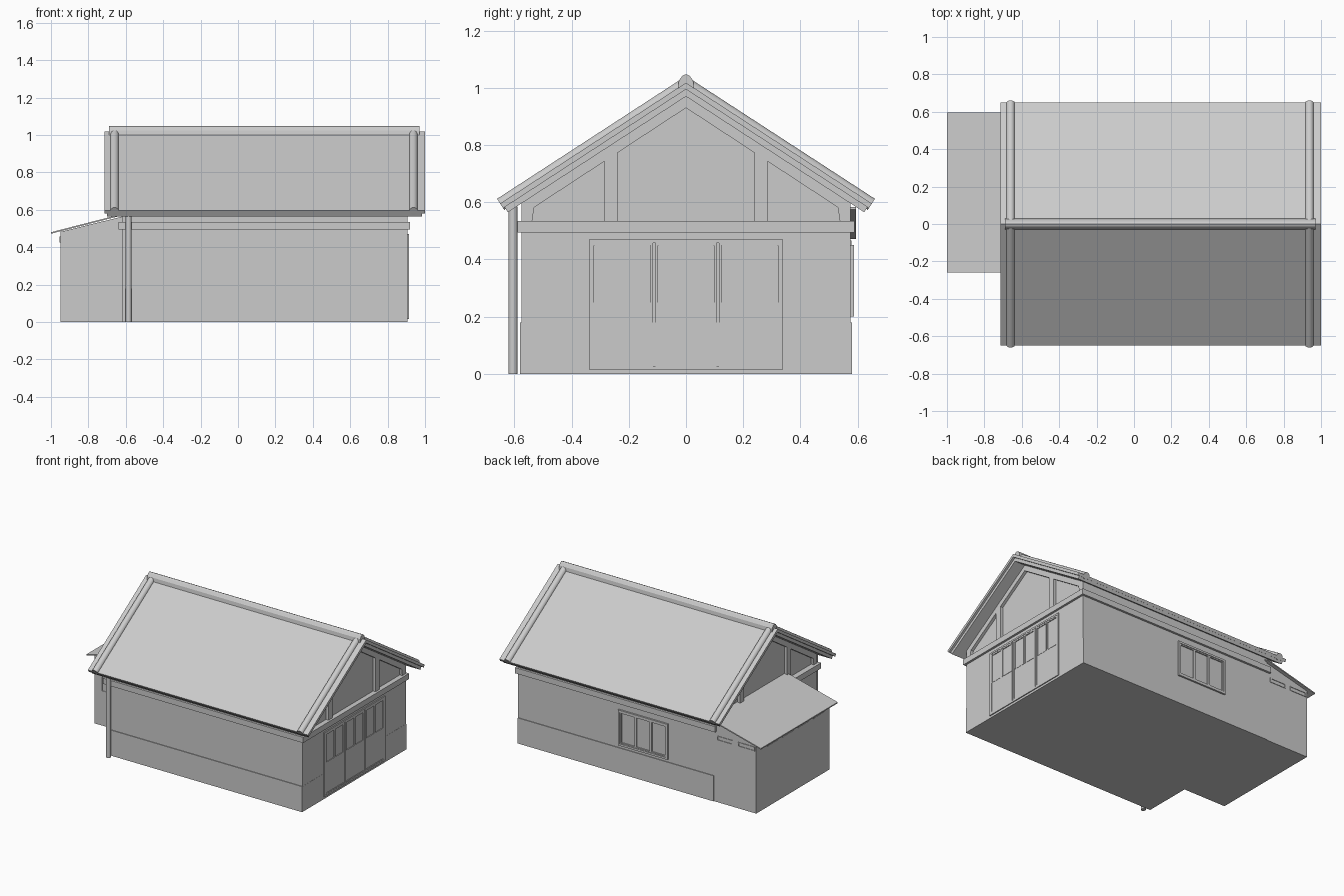
import bpy, bmesh, math
from mathutils import Vector

cube = bpy.data.objects.get("Cube")
if cube:
    bpy.data.objects.remove(cube, do_unlink=True)

grey = bpy.data.materials.new("plain grey")
grey.use_nodes = True
grey.diffuse_color = (0.6, 0.6, 0.6, 1)
grey.node_tree.nodes["Principled BSDF"].inputs["Base Color"].default_value = (0.6, 0.6, 0.6, 1)

SLOPE = 0.65                  # pitch of the main roof
MID = 0.1425                  # centre of the main house along x
WEST, EAST = -0.62, 0.905     # gable wall faces
SIDE = 0.575                  # half width of the walls
SHED_LEFT, SHED_FRONT = -0.95, -0.24


def finish(name, bm, smooth=False):
    bmesh.ops.recalc_face_normals(bm, faces=bm.faces)
    for f in bm.faces:
        f.smooth = smooth and len(f.verts) == 4
    mesh = bpy.data.meshes.new(name)
    bm.to_mesh(mesh)
    bm.free()
    mesh.materials.append(grey)
    ob = bpy.data.objects.new(name, mesh)
    bpy.context.collection.objects.link(ob)
    return ob


def prism(name, points, lo, hi, axis="x"):
    """Extrude a profile: (y, z) points along x, or (x, z) points along y."""
    bm = bmesh.new()
    place = (lambda p, d: (d, p[0], p[1])) if axis == "x" else (lambda p, d: (p[0], d, p[1]))
    a = [bm.verts.new(place(p, lo)) for p in points]
    b = [bm.verts.new(place(p, hi)) for p in points]
    bm.faces.new(a)
    bm.faces.new(b)
    for i in range(len(points)):
        j = (i + 1) % len(points)
        bm.faces.new((a[i], a[j], b[j], b[i]))
    return finish(name, bm)


def box(name, x, y, z):
    return prism(name, [(y[0], z[0]), (y[1], z[0]), (y[1], z[1]), (y[0], z[1])], *x)


def rod(name, start, end, radius, sides=16):
    start, end = Vector(start), Vector(end)
    bm = bmesh.new()
    bmesh.ops.create_cone(bm, cap_ends=True, segments=sides, radius1=radius,
                          radius2=radius, depth=(end - start).length)
    rot = (end - start).to_track_quat("Z", "Y").to_matrix()
    bmesh.ops.rotate(bm, matrix=rot, verts=bm.verts)
    bmesh.ops.translate(bm, vec=(start + end) / 2, verts=bm.verts)
    return finish(name, bm, smooth=True)


def wall_box(name, axis, face, depth, u, z):
    """Plate standing proud of a wall; axis is the wall's normal direction."""
    d = sorted((face, face + depth))
    if axis == "x":
        return box(name, d, u, z)
    return box(name, u, d, z)


def frame(name, axis, face, depth, u, z, bar):
    """Four bars around a rectangular opening."""
    for part, uu, zz in (
            ("left", (u[0], u[0] + bar), z),
            ("right", (u[1] - bar, u[1]), z),
            ("bottom", (u[0] + bar, u[1] - bar), (z[0], z[0] + bar)),
            ("top", (u[0] + bar, u[1] - bar), (z[1] - bar, z[1]))):
        wall_box(f"{name}_{part}", axis, face, depth, uu, zz)


def slab(name, top, bottom, half, x):
    """Gabled roof layer with eaves cut square to the slope."""
    back = half - SLOPE * (top - bottom) * 0.7
    pts = [(-half, top - SLOPE * half), (0, top), (half, top - SLOPE * half),
           (back, bottom - SLOPE * back), (0, bottom), (-back, bottom - SLOPE * back)]
    return prism(name, pts, *x)


# Main house walls
box("lower_walls", (WEST, EAST), (-SIDE, SIDE), (0, 0.53))
eave = 0.97 - SLOPE * SIDE
prism("upper_walls", [(-SIDE, 0.53), (SIDE, 0.53), (SIDE, eave), (0, 0.97), (-SIDE, eave)],
      WEST + 0.02, EAST - 0.02)
box("plinth", (WEST, EAST + 0.001), (-0.58, 0.58), (0, 0.18))
box("belt_beam", (-0.64, 0.92), (-0.59, 0.59), (0.495, 0.535))

# Gable timbers on both ends
for end, s in (("right", 1), ("left", -1)):
    x = sorted((MID + s * 0.74, MID + s * 0.7625))
    low = 0.93 - 0.655 * SIDE
    prism(f"{end}_gable_rafters", [(-SIDE, eave), (0, 0.97), (SIDE, eave),
                                   (SIDE, low), (0, 0.93), (-SIDE, low)], *x)
    for side, m in (("front", -1), ("back", 1)):
        prism(f"{end}_{side}_gable_post", [(m * 0.24, 0.52), (m * 0.285, 0.52),
                                           (m * 0.285, 0.76), (m * 0.24, 0.79)], *x)
        prism(f"{end}_{side}_gable_foot", [(m * 0.54, 0.52), (m * SIDE, 0.52),
                                           (m * SIDE, eave), (m * 0.53, 0.59)], *x)

# Main roof
slab("roof_covering", 1.018, 0.995, 0.65, (-0.715, 1.0))
slab("roof_boarding", 0.996, 0.97, 0.635, (-0.70, 0.985))
prism("ridge_cap", [(-0.03, 0.99), (-0.025, 1.025), (-0.013, 1.042), (0, 1.048),
                    (0.013, 1.042), (0.025, 1.025), (0.03, 0.99)], -0.69, 0.97)
for end, x in (("left", -0.66), ("right", 0.938)):
    for side, m in (("front", -1), ("back", 1)):
        rod(f"{end}_{side}_verge_roll", (x, m * 0.648, 1.014 - SLOPE * 0.648),
            (x, 0, 1.014), 0.023)

# Folding doors on the right gable
frame("door_frame", "x", EAST, 0.008, (-0.34, 0.34), (0.015, 0.47), 0.012)
for i in (-1, 0, 1):
    c = i * 0.223
    u = (c - 0.107, c + 0.107)
    frame(f"door_leaf_{i + 2}_edge", "x", EAST, 0.006, u, (0.027, 0.458), 0.009)
    wall_box(f"door_leaf_{i + 2}_panel", "x", EAST, 0.003, u, (0.03, 0.25))
    wall_box(f"door_leaf_{i + 2}_mullion", "x", EAST, 0.003, (c - 0.007, c + 0.007), (0.25, 0.455))
    for k in (-1, 1):
        w = c + k * 0.051
        frame(f"door_leaf_{i + 2}_pane_{k + 2}", "x", EAST, 0.005,
              (w - 0.046, w + 0.046), (0.248, 0.45), 0.004)

# Window on the back wall
frame("back_window_frame", "y", SIDE, 0.012, (-0.265, 0.12), (0.2, 0.45), 0.014)
for i in range(3):
    left = -0.251 + i * 0.119
    frame(f"back_window_pane_{i + 1}", "y", SIDE, 0.008,
          (left, left + 0.119), (0.214, 0.436), 0.008)

# Lean-to shed
prism("shed_walls", [(SHED_LEFT, 0), (WEST + 0.01, 0), (WEST + 0.01, 0.566), (SHED_LEFT, 0.482)],
      SHED_FRONT, SIDE, axis="y")
prism("shed_roof", [(-1, 0.472), (-0.6, 0.575), (-0.6, 0.583), (-1, 0.48)],
      -0.26, 0.595, axis="y")

# Shed door with three panes
wall_box("shed_door", "y", SHED_FRONT, -0.005, (-0.90, -0.68), (0.015, 0.445))
for i in range(3):
    left = -0.89 + i * 0.068
    frame(f"shed_door_pane_{i + 1}", "y", SHED_FRONT - 0.005, -0.004,
          (left, left + 0.064), (0.245, 0.44), 0.005)

# Slot vents under the shed roof
for i, u in enumerate(((-0.94, -0.81), (-0.77, -0.645))):
    frame(f"back_vent_{i + 1}", "y", SIDE, 0.004, u, (0.435, 0.467), 0.006)
for i, y in enumerate((-0.12, 0.05, 0.22, 0.39)):
    frame(f"left_vent_{i + 1}", "x", SHED_LEFT, -0.004, (y - 0.06, y + 0.06), (0.425, 0.457), 0.006)

# Rainwater pipe at the front left corner
rod("rain_pipe", (-0.585, -0.605, 0), (-0.585, -0.605, 0.585), 0.016)
